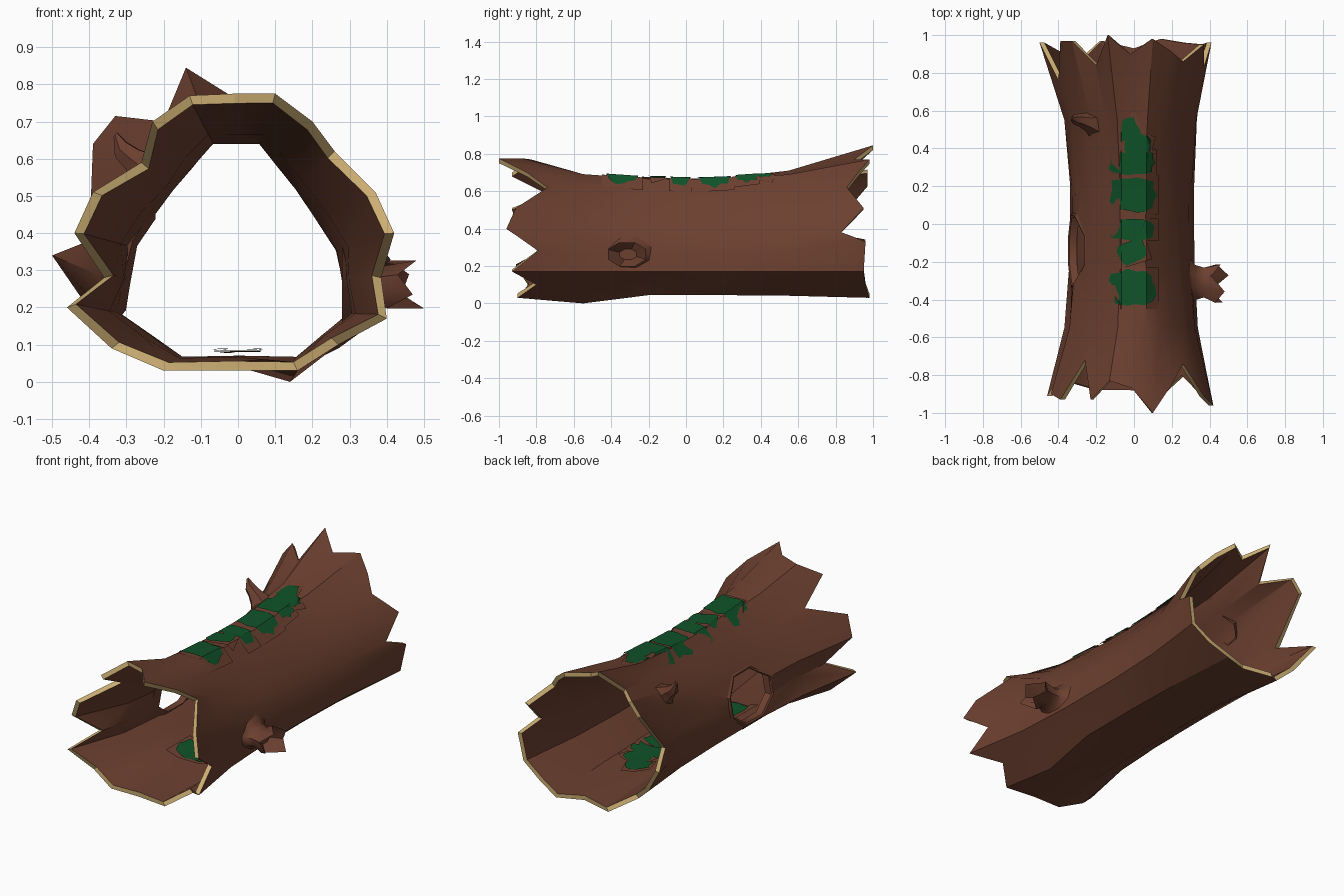
import bpy, bmesh, math, random
from mathutils import Vector, Matrix

if "Cube" in bpy.data.objects:
    bpy.data.objects.remove(bpy.data.objects["Cube"])

random.seed(4)


def material(name, rgb):
    m = bpy.data.materials.new(name)
    m.diffuse_color = (*rgb, 1)
    m.use_nodes = True
    m.node_tree.nodes["Principled BSDF"].inputs["Base Color"].default_value = m.diffuse_color
    return m


BARK = material("bark brown", (0.15, 0.051, 0.029))
WOOD = material("cut wood cream", (0.60, 0.42, 0.17))
MOSS = material("moss green", (0.005, 0.085, 0.022))


def finish(bm, name, mats, smooth=None, normals=True):
    if normals:
        bmesh.ops.recalc_face_normals(bm, faces=bm.faces)
    me = bpy.data.meshes.new(name)
    bm.to_mesh(me)
    bm.free()
    for m in mats:
        me.materials.append(m)
    ob = bpy.data.objects.new(name, me)
    bpy.context.collection.objects.link(ob)
    if smooth:
        shade(ob, smooth)
    return ob


def shade(ob, deg):
    bpy.ops.object.select_all(action='DESELECT')
    bpy.context.view_layer.objects.active = ob
    ob.select_set(True)
    bpy.ops.object.shade_smooth_by_angle(angle=math.radians(deg))


def bridge(bm, a, b, mat=0):
    n = len(a)
    for i in range(n):
        bm.faces.new((a[i], a[(i + 1) % n], b[(i + 1) % n], b[i])).material_index = mat


def loft(name, rings, cap=True, closed=False, smooth=40):
    bm = bmesh.new()
    vs = [[bm.verts.new(p) for p in r] for r in rings]
    for a, b in zip(vs, vs[1:]):
        bridge(bm, a, b)
    if closed:
        bridge(bm, vs[-1], vs[0])
    elif cap:
        bm.faces.new(vs[-1])
    return finish(bm, name, [BARK], smooth)


# trunk: ten-sided waist section (x, z) and two jagged rims (x, y, z)
WAIST = [(-.07, .66), (.06, .66), (.17, .53), (.285, .35), (.315, .17),
         (.17, .045), (-.16, .045), (-.335, .17), (-.305, .36), (-.19, .53)]
FRONT = [(-.13, -.83, .77), (-.01, -.87, .775), (.1, -1, .775), (.2, -.85, .7),
         (.26, -.74, .62), (.37, -.91, .51), (.42, -.96, .4), (.385, -.79, .28),
         (.4, -.93, .17), (.27, -.8, .1), (.16, -.9, .03), (-.02, -.88, .03),
         (-.2, -.88, .03), (-.34, -.84, .09), (-.46, -.91, .2), (-.36, -.76, .28),
         (-.44, -.9, .4), (-.39, -.93, .51), (-.26, -.72, .59), (-.23, -.93, .7)]
BACK = [(-.14, 1, .845), (-.02, .9, .77), (.1, .98, .77), (.19, .92, .7),
        (.26, .86, .62), (.37, .95, .51), (.37, .83, .38), (.41, .96, .33),
        (.38, .95, .17), (.27, .96, .09), (.15, .98, .03), (0, .93, .035),
        (-.18, .97, .03), (-.3, .86, .1), (-.39, .9, .18), (-.5, .96, .34),
        (-.4, .76, .38), (-.39, .97, .64), (-.33, .97, .715), (-.2, .84, .7)]
waist20 = []
for i, p in enumerate(WAIST):
    q = WAIST[(i + 1) % 10]
    waist20 += [p, ((p[0] + q[0]) / 2, (p[1] + q[1]) / 2)]


def section(y, rim, t):
    return [Vector((w[0] + (r[0] - w[0]) * t, y, w[1] + (r[2] - w[1]) * t))
            for w, r in zip(waist20, rim)]


sections = [[Vector(p) for p in FRONT], section(-.55, FRONT, .27), section(-.2, FRONT, .05),
            section(.2, BACK, .05), section(.55, BACK, .27), [Vector(p) for p in BACK]]
sections[1][10] = Vector((.14, -.55, 0))   # lowest point, where the log rests


def inward(p):
    d = Vector((-p.x, 0, .37 - p.z))
    return p + d.normalized() * .026


bm = bmesh.new()
outer = [[bm.verts.new(p) for p in s] for s in sections]
inner = [[bm.verts.new(inward(p)) for p in s] for s in sections]
for shell in (outer, inner):
    for a, b in zip(shell, shell[1:]):
        bridge(bm, a, b)
bridge(bm, outer[0], inner[0], 1)
bridge(bm, outer[-1], inner[-1], 1)
trunk = finish(bm, "hollow_trunk", [BARK, WOOD])


# knot hole through the left wall, with a raised lip
def hole_ring(scale, off, x=None):
    pts = []
    for k in range(8):
        a = math.tau * (k + .5) / 8
        y, z = -.14 + .19 * scale * math.cos(a), .315 + .135 * scale * math.sin(a)
        wall = -.335 + .16 * (z - .17) if z < .36 else -.305 + .68 * (z - .36)
        pts.append((wall - off if x is None else x, y, z))
    return pts


bm = bmesh.new()
ra, rb = ([bm.verts.new(p) for p in hole_ring(1, 0, x)] for x in (-.6, -.15))
bridge(bm, ra, rb)
bm.faces.new(ra)
bm.faces.new(rb)
cutter = finish(bm, "hole_cutter", [BARK])
cutter.hide_render = True
mod = trunk.modifiers.new("hole", 'BOOLEAN')
mod.operation, mod.solver, mod.object = 'DIFFERENCE', 'EXACT', cutter
bpy.context.view_layer.objects.active = trunk
bpy.ops.object.modifier_apply(modifier=mod.name)
bpy.data.objects.remove(cutter)
shade(trunk, 28)
loft("knot_hole_lip", [hole_ring(1.25, -.008), hole_ring(1.05, .016),
                       hole_ring(.98, .01), hole_ring(.98, -.03)], closed=True)

# broken hollow branch on the right
JAG = [.46, .41, .48, .43, .47, .40, .50, .44]


def stub_ring(x, ry, rz, jag=False, y=-.31):
    return [(JAG[k] if jag else x, y + ry * math.cos(math.tau * k / 8 + .4),
             .262 + rz * math.sin(math.tau * k / 8 + .4)) for k in range(8)]


loft("branch_stub", [stub_ring(.28, .16, .12), stub_ring(.325, .10, .07),
                     stub_ring(.37, .085, .05), stub_ring(0, .11, .07, True, -.315),
                     stub_ring(.39, .05, .03)])

# small hooked twig on the left
PATH = [((-.21, .53, .53), .085), ((-.25, .54, .575), .05), ((-.285, .55, .60), .035),
        ((-.315, .555, .625), .028), ((-.33, .56, .665), .008)]
axis = Vector((-.8, .1, .6)).to_track_quat('Z', 'Y').to_matrix()
loft("twig", [[Vector(c) + axis @ Vector((r * math.cos(math.tau * k / 6),
                                          r * math.sin(math.tau * k / 6), 0))
               for k in range(6)] for c, r in PATH])


# moss: thin patches (x, y, half width, half length, turn) on the ridge and on the floor
PATCHES = [(-.045, .50, .08, .07, .35), (.02, .415, .08, .07, -.25), (-.015, .32, .135, .07, .03),
           (-.005, .155, .135, .105, 0), (-.005, -.03, .135, .06, 0), (-.01, -.145, .09, .07, .3),
           (-.01, -.34, .14, .11, 0)]


def top_height(x, y):
    a = abs(y)
    t = .05 * min(a / .2, 1) + max(a - .2, 0) / .35 * .22
    return .664 + .11 * t - 1.1 * max(abs(x) - .065 - .04 * t, 0)


def floor_height(x, y):
    return .075 + .3 * max(abs(x) - .06, 0)


def moss_layer(name, mat, height, lift, ragged):
    bm = bmesh.new()
    for i, (cx, cy, w, l, turn) in enumerate(PATCHES):
        if ragged:
            pts = []
            for k in range(18):
                a = math.tau * k / 18
                s = .93 / max(abs(math.cos(a)), abs(math.sin(a))) ** .8 * random.uniform(.82, 1.02)
                pts.append((max(-1, min(1, s * math.cos(a))), max(-1, min(1, s * math.sin(a)))))
        else:
            pts = [(-1, -1), (1, -1), (1, 1), (-1, 1)]
        rot = Matrix.Rotation(turn, 2)
        flat = [rot @ Vector((p[0] * w, p[1] * l)) for p in pts]
        bm.faces.new([bm.verts.new((cx + p.x, cy + p.y, lift + .002 * (i % 3))) for p in flat])
    # crease the patches where the bark bends
    for co, no in [((-.067, 0, 0), (1, 0, 0)), ((.067, 0, 0), (1, 0, 0)),
                   ((0, .2, 0), (0, 1, 0)), ((0, -.2, 0), (0, 1, 0))]:
        bmesh.ops.bisect_plane(bm, geom=bm.verts[:] + bm.edges[:] + bm.faces[:],
                               plane_co=co, plane_no=no)
    bmesh.ops.triangulate(bm, faces=bm.faces)
    for v in bm.verts:
        v.co.z += height(v.co.x, v.co.y)
    for f in bm.faces:
        f.normal_update()
        if f.normal.z < 0:
            f.normal_flip()
    finish(bm, name, [mat], normals=False)


for place, height in (("top", top_height), ("floor", floor_height)):
    moss_layer(place + "_moss_backing", BARK, height, .002, False)
    moss_layer(place + "_moss", MOSS, height, .009, True)
